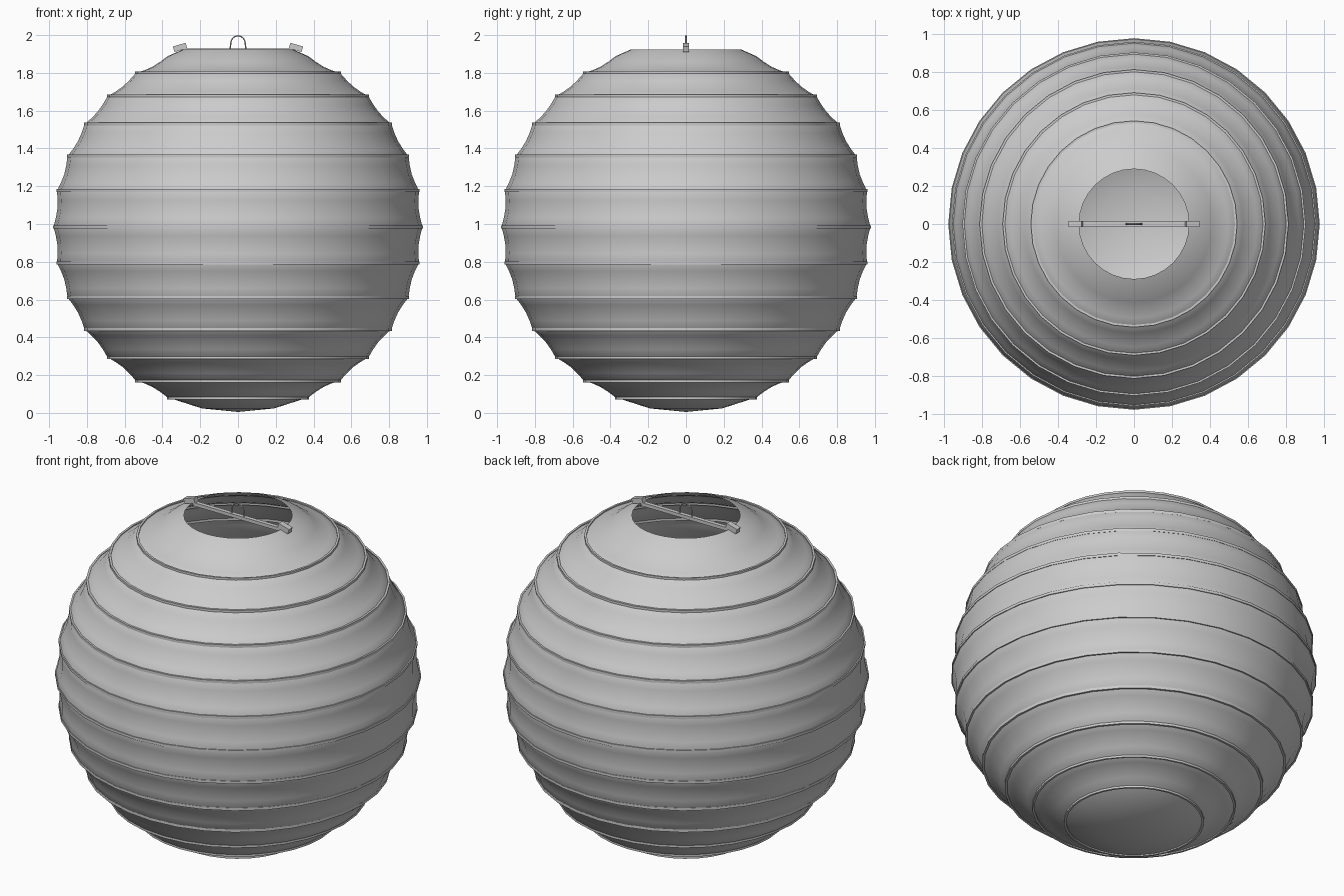
import bpy, bmesh, math
from mathutils import Matrix

if "Cube" in bpy.data.objects:
    bpy.data.objects.remove(bpy.data.objects["Cube"])

grey = bpy.data.materials.new("paper_grey")
grey.use_nodes = True
colour = (0.6, 0.6, 0.6, 1)
grey.diffuse_color = colour
grey.node_tree.nodes["Principled BSDF"].inputs["Base Color"].default_value = colour

SEGMENTS = 32
RADIUS = 0.98
CENTRE = 0.985
STEP = math.pi / 16


def finish(name, bm, smooth=True):
    mesh = bpy.data.meshes.new(name)
    bm.to_mesh(mesh)
    bm.free()
    mesh.materials.append(grey)
    obj = bpy.data.objects.new(name, mesh)
    bpy.context.collection.objects.link(obj)
    if smooth:
        bpy.ops.object.select_all(action="DESELECT")
        obj.select_set(True)
        bpy.context.view_layer.objects.active = obj
        bpy.ops.object.shade_smooth_by_angle(angle=math.radians(35))
    return obj


def lathe(name, profile, closed=False):
    """Spin (radius, height) points, listed upward, around the z axis."""
    bm = bmesh.new()
    rings = []
    for r, z in profile:
        if r < 1e-4:
            rings.append([bm.verts.new((0, 0, z))] * SEGMENTS)
            continue
        angles = [math.tau * i / SEGMENTS for i in range(SEGMENTS)]
        rings.append([bm.verts.new((r * math.cos(a), r * math.sin(a), z)) for a in angles])
    pairs = list(zip(rings, rings[1:]))
    if closed:
        pairs.append((rings[-1], rings[0]))
    for low, high in pairs:
        for i in range(SEGMENTS):
            j = (i + 1) % SEGMENTS
            corners = list(dict.fromkeys((low[i], low[j], high[j], high[i])))
            bm.faces.new(corners)
    return finish(name, bm)


def on_sphere(k, inset=0.0):
    r = RADIUS - inset
    return r * math.cos(k * STEP), CENTRE + r * math.sin(k * STEP)


# Paper globe: rounded base, then panels drawn in slightly between the ribs
profile = [(0, 0.005), on_sphere(-7)]
for k in range(-6, 6):
    profile.append(on_sphere(k, 0.003))
    for t in (0.25, 0.5, 0.75):
        profile.append(on_sphere(k + t, 0.003 + 0.016 * math.sin(math.pi * t)))
profile += [on_sphere(6, 0.003), (0.29, 1.925)]
lathe("paper_globe", profile)

# Thin hoop ribs
for k in range(-6, 6):
    r, z = on_sphere(k)
    h, d = 0.008, 0.012
    lathe(f"rib_{k + 7}", [(r - d, z - h), (r, z - h), (r, z + h), (r - d, z + h)], closed=True)


def box(name, size, place, tilt=0.0):
    bm = bmesh.new()
    bmesh.ops.create_cube(bm, size=1, matrix=Matrix.Diagonal((*size, 1)))
    bm.transform(Matrix.Translation(place) @ Matrix.Rotation(tilt, 4, "Y"))
    return finish(name, bm, smooth=False)


# Cross bar with a tilted clip on each end
box("cross_bar", (0.57, 0.024, 0.02), (0, 0, 1.92))
for side, label in ((1, "left"), (-1, "right")):
    box(f"{label}_clip", (0.07, 0.034, 0.03), (side * 0.307, 0, 1.935), side * math.radians(16))

# Wire hanging loop
curve = bpy.data.curves.new("hanging_loop", "CURVE")
curve.dimensions = "3D"
curve.bevel_depth = 0.004
curve.bevel_resolution = 1
spline = curve.splines.new("POLY")
arc = [math.pi * i / 12 for i in range(13)]
path = [(0.042, 1.925)]
path += [(0.038 * math.cos(a), 1.956 + 0.04 * math.sin(a)) for a in arc]
path += [(-0.042, 1.925)]
spline.points.add(len(path) - 1)
for point, (x, z) in zip(spline.points, path):
    point.co = (x, 0, z, 1)
curve.materials.append(grey)
loop = bpy.data.objects.new("hanging_loop", curve)
bpy.context.collection.objects.link(loop)
